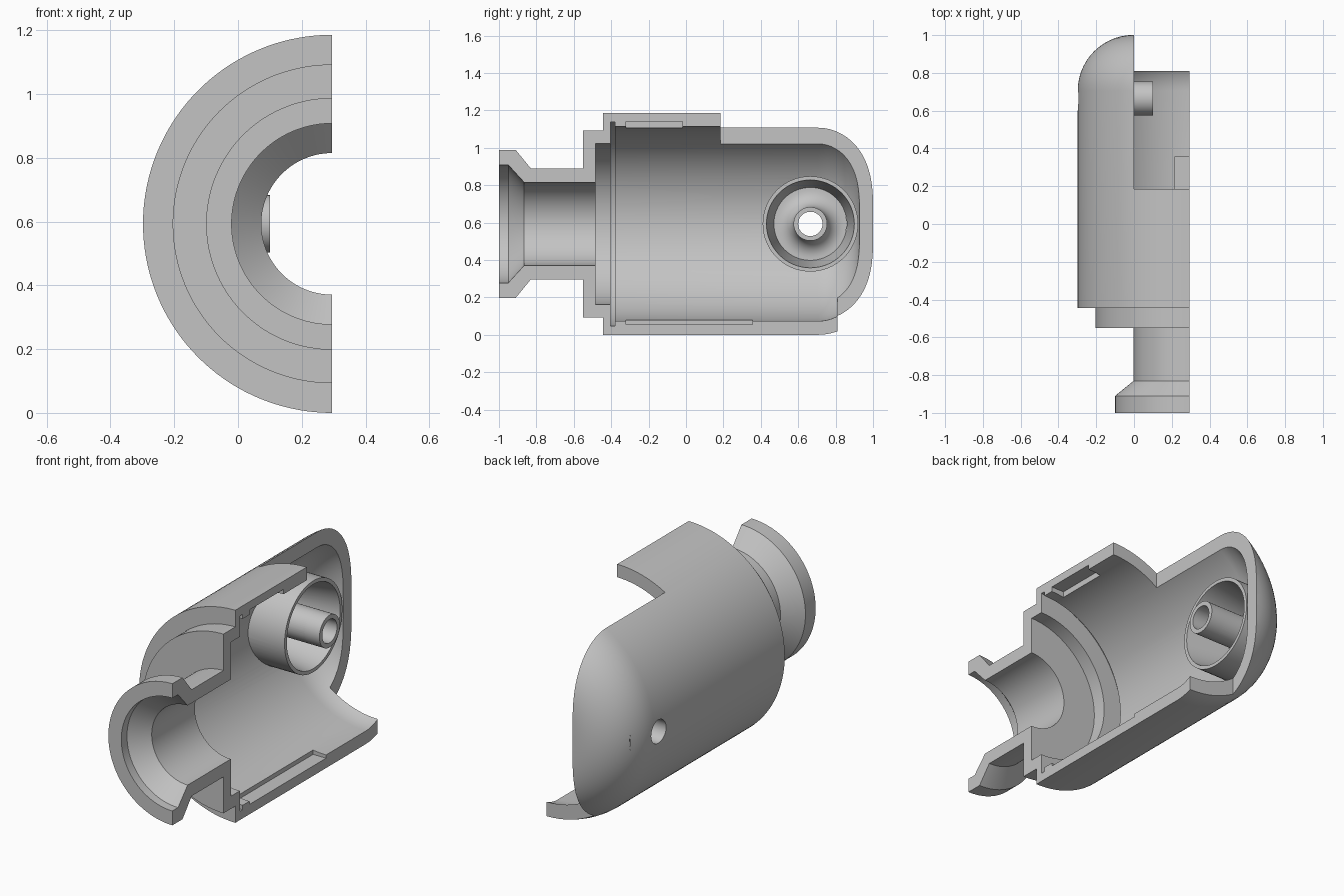
import bpy, bmesh
from math import sin, cos, pi
from mathutils import Vector

cube = bpy.data.objects.get("Cube")
if cube:
    bpy.data.objects.remove(cube)

AX, AZ = 0.295, 0.593      # main axis, running along y
PY = 0.665                 # port centre along y

grey = bpy.data.materials.new("light_grey")
grey.use_nodes = True
grey.diffuse_color = (0.55, 0.55, 0.55, 1)
grey.node_tree.nodes["Principled BSDF"].inputs["Base Color"].default_value = (0.55, 0.55, 0.55, 1)


def make(name, bm):
    bmesh.ops.recalc_face_normals(bm, faces=bm.faces)
    mesh = bpy.data.meshes.new(name)
    bm.to_mesh(mesh)
    bm.free()
    mesh.materials.append(grey)
    ob = bpy.data.objects.new(name, mesh)
    bpy.context.collection.objects.link(ob)
    return ob


def on_main_axis(r, h, a):
    return (AX - r * sin(a), h, AZ + r * cos(a))


def on_port_axis(r, h, a):
    return (h, PY + r * sin(a), AZ + r * cos(a))


def revolve(name, profile, place, turn=2 * pi, steps=64):
    """Sweep a closed (radius, height) profile round an axis."""
    bm = bmesh.new()
    full = turn > 6
    rings = [[bm.verts.new(place(r, h, turn * i / steps)) for r, h in profile]
             for i in range(steps if full else steps + 1)]
    n = len(profile)
    for i in range(steps):
        a, b = rings[i], rings[(i + 1) % len(rings)]
        for j in range(n):
            k = (j + 1) % n
            bm.faces.new((a[j], a[k], b[k], b[j]))
    if not full:
        bm.faces.new(rings[0])
        bm.faces.new(rings[-1])
    return make(name, bm)


def rod(name, radius, x0, x1, steps=64):
    bm = bmesh.new()
    rings = [[bm.verts.new(on_port_axis(radius, x, 2 * pi * i / steps)) for i in range(steps)]
             for x in (x0, x1)]
    for i in range(steps):
        k = (i + 1) % steps
        bm.faces.new((rings[0][i], rings[0][k], rings[1][k], rings[1][i]))
    for ring in rings:
        bm.faces.new(ring)
    return make(name, bm)


def box(name, lo, hi):
    bm = bmesh.new()
    bmesh.ops.create_cube(bm, size=1)
    lo, hi = Vector(lo), Vector(hi)
    for v in bm.verts:
        v.co = Vector((lo[i] + (hi[i] - lo[i]) * (v.co[i] + 0.5) for i in range(3)))
    return make(name, bm)


def combine(target, tool, operation):
    mod = target.modifiers.new("cut", "BOOLEAN")
    mod.operation, mod.solver, mod.object = operation, "EXACT", tool
    bpy.context.view_layer.objects.active = target
    bpy.ops.object.modifier_apply(modifier=mod.name)
    bpy.data.objects.remove(tool)


def arc(cr, ch, rad, a0, a1, n=14):
    return [(cr + rad * cos(a0 + (a1 - a0) * i / n), ch + rad * sin(a0 + (a1 - a0) * i / n))
            for i in range(n + 1)]


# Half shell: flared neck, stepped shoulder, barrel and domed end
outer = [(0.315, -1), (0.395, -1), (0.395, -0.91), (0.297, -0.83), (0.297, -0.55),
         (0.5, -0.55), (0.5, -0.445), (0.593, -0.445)]
inner = [(0.52, -0.38), (0.545, -0.38), (0.545, -0.405), (0.43, -0.405), (0.43, -0.485),
         (0.222, -0.485), (0.222, -0.865), (0.315, -0.95)]
dome = arc(0.297, 0.705, 0.296, 0, pi / 2) + [(0.2, 1.001)]
hollow = [(0.2, 0.928)] + arc(0.297, 0.705, 0.223, pi / 2, 0)
housing = revolve("housing_half", outer + dome + hollow + inner, on_main_axis, pi, 72)

# Open the upper rear and the end beyond the inner cutting plane
combine(housing, box("upper_cut", (0, 0.185, AZ), (1, 2, 2)), "DIFFERENCE")
combine(housing, box("end_cut", (0, 0.81, -1), (1, 2, 2)), "DIFFERENCE")

# Shallow pockets along the cut faces
combine(housing, box("upper_pocket", (0.215, -0.32, 1), (1, -0.02, 1.14)), "DIFFERENCE")
combine(housing, box("lower_pocket", (0.215, -0.32, 0.055), (1, 0.355, 0.2)), "DIFFERENCE")

# Side port cup, trimmed so it stays within the shell wall
cup = rod("port_cup", 0.255, -0.4, 0)
core = revolve("core", [(0.001, -0.2)] + [(0.557, -0.2)] + arc(0.297, 0.705, 0.26, 0, pi / 2)
               + [(0.001, 0.965)], on_main_axis, 2 * pi, 72)
combine(cup, core, "INTERSECT")
combine(cup, rod("port_post", 0.09, -0.2, 0.1), "UNION")
combine(housing, cup, "UNION")

# Tapered cup cavity with a filleted foot round the central tube
cavity = [(0.09, 0.02), (0.238, 0.02), (0.195, -0.255)] + arc(0.18, -0.165, 0.09, -pi / 2, -pi, 10)
combine(housing, revolve("cavity", cavity, on_port_axis), "DIFFERENCE")
combine(housing, rod("port_bore", 0.065, -0.5, 0.3), "DIFFERENCE")

# Smooth round surfaces, crisp edges
bpy.ops.object.select_all(action="DESELECT")
housing.select_set(True)
bpy.context.view_layer.objects.active = housing
bpy.ops.object.shade_smooth_by_angle(angle=0.5)
